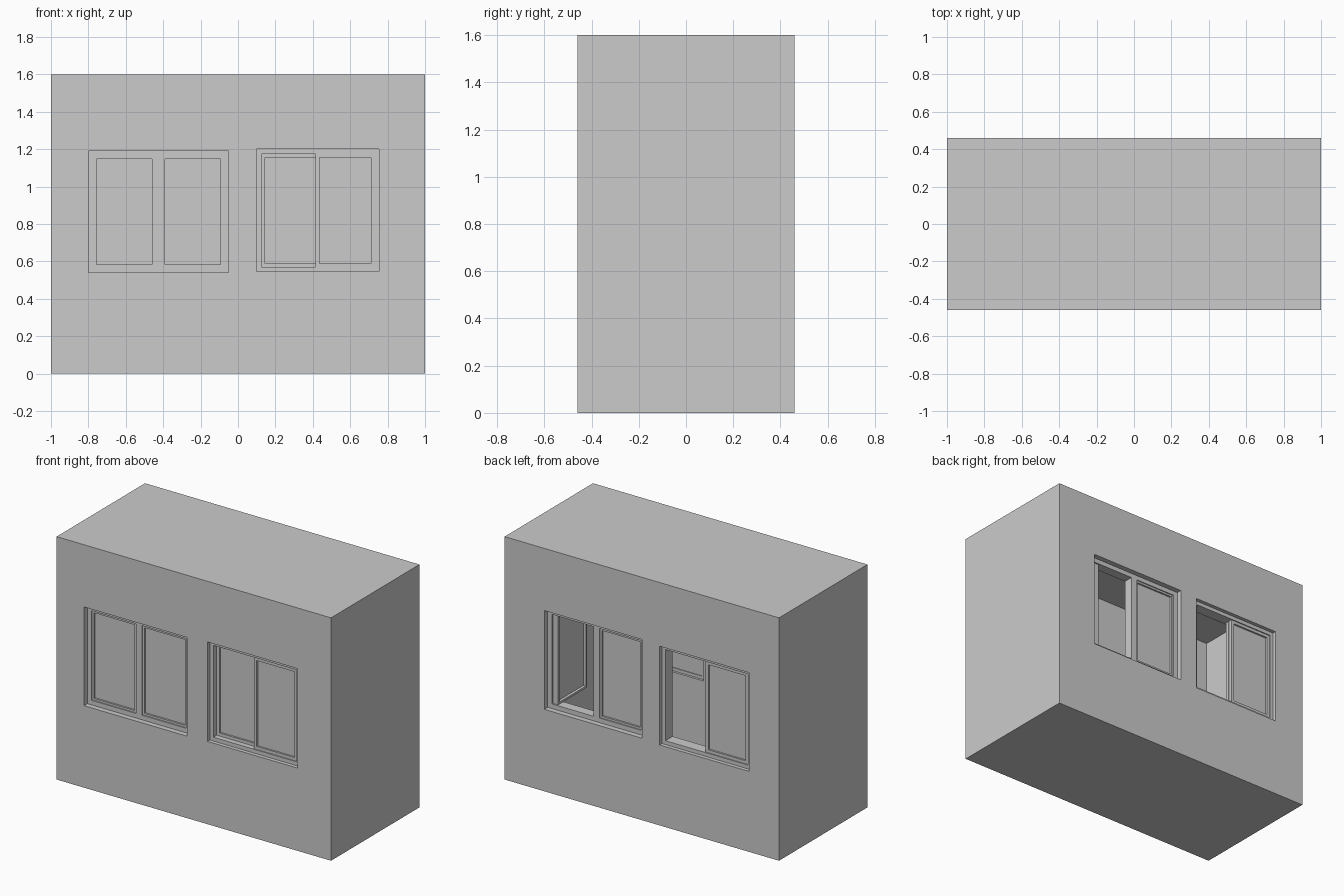
import bpy, bmesh
from mathutils import Matrix, Vector

if "Cube" in bpy.data.objects:
    bpy.data.objects.remove(bpy.data.objects["Cube"])

HX, HY, H, T = 1.0, 0.46, 1.6, 0.1   # half width, half depth, height, wall thickness


def boxes(name, spans):
    """One object out of boxes given as (x0, x1, y0, y1, z0, z1)."""
    bm = bmesh.new()
    for x0, x1, y0, y1, z0, z1 in spans:
        m = Matrix.Translation(((x0 + x1) / 2, (y0 + y1) / 2, (z0 + z1) / 2))
        m = m @ Matrix.Diagonal((abs(x1 - x0), abs(y1 - y0), abs(z1 - z0), 1))
        bmesh.ops.create_cube(bm, size=1, matrix=m)
    me = bpy.data.meshes.new(name)
    bm.to_mesh(me)
    bm.free()
    ob = bpy.data.objects.new(name, me)
    bpy.context.collection.objects.link(ob)
    return ob


def cut(target, span):
    """Subtract a box from the target."""
    cutter = boxes("cutter", [span])
    cutter.hide_render = True
    mod = target.modifiers.new("cut", 'BOOLEAN')
    mod.operation, mod.solver, mod.object = 'DIFFERENCE', 'EXACT', cutter
    bpy.context.view_layer.objects.active = target
    bpy.ops.object.modifier_apply(modifier=mod.name)
    bpy.data.objects.remove(cutter)


def ring(x0, x1, z0, z1, w, a, b):
    """Four bars around a rectangle, from depth a to depth b."""
    return [(x0, x0 + w, a, b, z0, z1), (x1 - w, x1, a, b, z0, z1),
            (x0 + w, x1 - w, a, b, z0, z0 + w), (x0 + w, x1 - w, a, b, z1 - w, z1)]


def place(spans, side):
    """Turn depth behind the wall face into y (side -1 front, 1 back)."""
    return [(x0, x1, side * (HY - a), side * (HY - b), z0, z1)
            for x0, x1, a, b, z0, z1 in spans]


def sash(x0, x1, z0, z1, w, a, b):
    """Sash bars with a glass pane between them."""
    g = a + 0.012
    return ring(x0, x1, z0, z1, w, a, b) + [(x0 + w, x1 - w, g, g + 0.008, z0 + w, z1 - w)]


def casement(name, x0, x1, z0, z1, side, opened=False):
    fw, mid = 0.03, (x0 + x1) / 2
    m = 0.022
    frame = ring(x0, x1, z0, z1, fw, 0.035, T)
    frame.append((mid - m, mid + m, 0.035, T, z0 + fw, z1 - fw))
    boxes(name + "_frame", place(frame, side))
    zs = (z0 + fw, z1 - fw)
    boxes(name + "_left_sash", place(sash(x0 + fw, mid - m, *zs, 0.013, 0.042, 0.08), side))
    right = sash(mid + m, x1 - fw, *zs, 0.013, 0.042, 0.08)
    if opened:   # swing the leaf a quarter turn into the room
        hx = x1 - fw
        right = [(hx - (a - 0.042), hx - (b - 0.042), 0.045 + hx - p, 0.045 + hx - q, c, d)
                 for p, q, a, b, c, d in right]
    boxes(name + "_right_sash", place(right, side))


def slider(name, x0, x1, z0, z1, side, opened=False):
    fw, mid = 0.025, (x0 + x1) / 2
    boxes(name + "_frame", place(ring(x0, x1, z0, z1, fw, 0.025, T), side))
    zs = (z0 + fw, z1 - fw)
    left = (x0 + fw, mid + 0.012)
    right = left if opened else (mid - 0.012, x1 - fw)
    boxes(name + "_inner_sash", place(sash(*left, *zs, 0.02, 0.06, 0.085), side))
    boxes(name + "_outer_sash", place(sash(*right, *zs, 0.02, 0.032, 0.057), side))


# Window openings: builder, name, x0, x1, z0, z1, side, opened
windows = [
    (casement, "front_casement", -0.80, -0.05, 0.54, 1.19, -1, False),
    (slider, "front_slider", 0.10, 0.755, 0.545, 1.20, -1, False),
    (casement, "back_casement", 0.0, 0.71, 0.54, 1.19, 1, True),
    (slider, "back_slider", -0.78, -0.13, 0.53, 1.18, 1, True),
]

# Hollow room with openings
room = boxes("room_walls", [(-HX, HX, -HY, HY, 0, H)])
cut(room, (-HX + T, HX - T, -HY + T, HY - T, T, H - T))
for build, name, x0, x1, z0, z1, side, opened in windows:
    cut(room, (x0, x1, side * (HY - T - 0.05), side * (HY + 0.1), z0, z1))
    build(name, x0, x1, z0, z1, side, opened)
